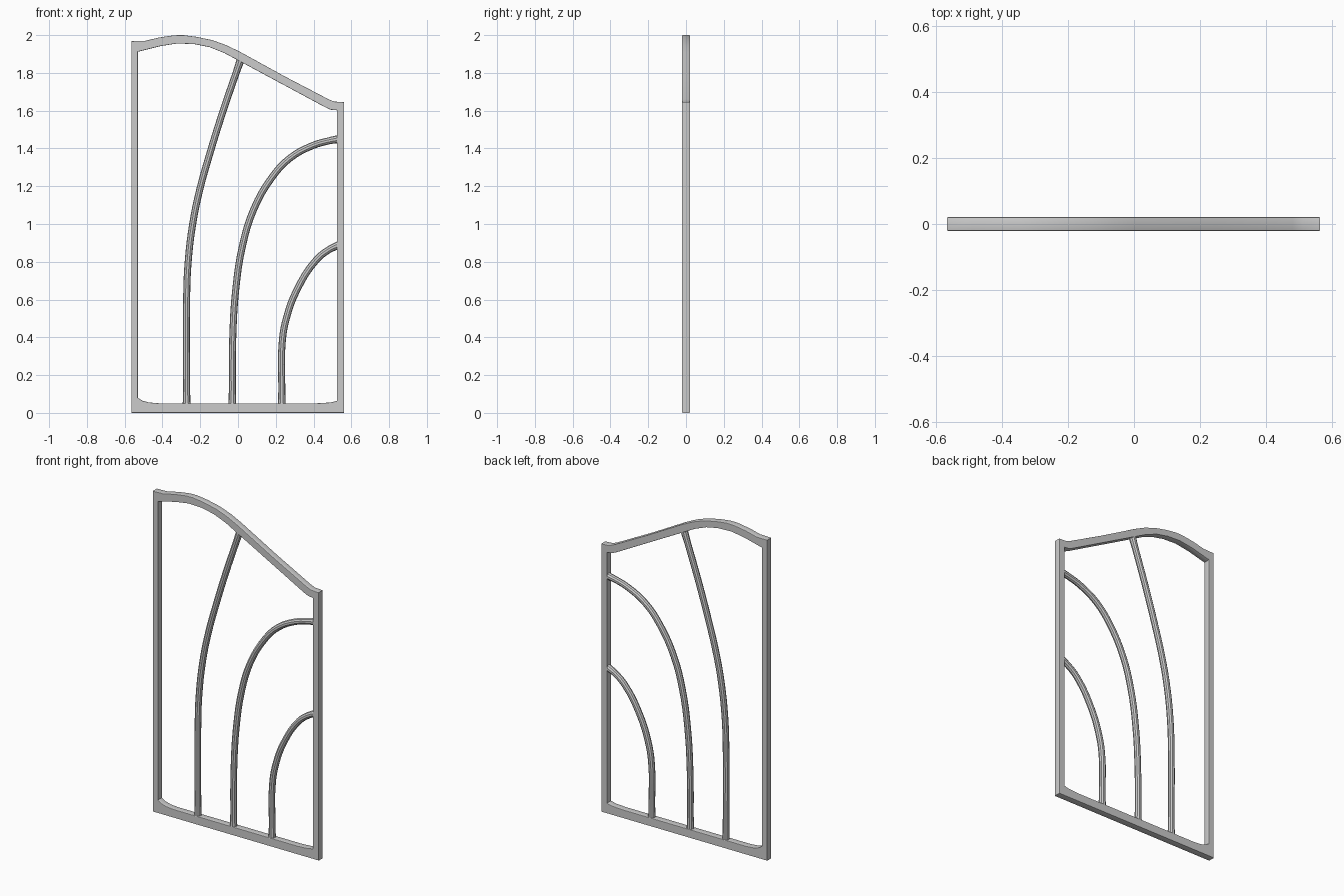
import bpy

if "Cube" in bpy.data.objects:
    bpy.data.objects.remove(bpy.data.objects["Cube"])


def finish(name, curve):
    """Turn a curve into a mesh object with sharp edges kept."""
    obj = bpy.data.objects.new(name, curve)
    bpy.context.collection.objects.link(obj)
    bpy.ops.object.select_all(action='DESELECT')
    obj.select_set(True)
    bpy.context.view_layer.objects.active = obj
    bpy.ops.object.convert(target='MESH')
    bpy.ops.object.shade_smooth_by_angle(angle=0.6)
    return bpy.context.object


def add_loop(curve, points):
    s = curve.splines.new('POLY')
    s.points.add(len(points) - 1)
    for p, (x, z) in zip(s.points, points):
        p.co = (x, z, 0, 1)
    s.use_cyclic_u = True


# Frame: outer and inner outlines, filled, with slightly eased edges
outer = [(-0.565, 0), (0.562, 0), (0.562, 1.645), (0.51, 1.648), (0.48, 1.66),
         (0.25, 1.78), (0.01, 1.912), (-0.06, 1.946), (-0.135, 1.973),
         (-0.22, 1.991), (-0.29, 2.0), (-0.34, 1.999), (-0.42, 1.987),
         (-0.49, 1.97), (-0.565, 1.968)]
inner = [(-0.53, 0.08), (-0.505, 0.064), (-0.47, 0.055), (-0.42, 0.051),
         (0.42, 0.051), (0.49, 0.055), (0.523, 0.063), (0.523, 1.602),
         (0.49, 1.605), (0.46, 1.619), (0.25, 1.732), (0.01, 1.861),
         (-0.07, 1.904), (-0.15, 1.936), (-0.23, 1.952), (-0.32, 1.956),
         (-0.41, 1.942), (-0.49, 1.922), (-0.53, 1.912)]
frame = bpy.data.curves.new("frame", 'CURVE')
frame.dimensions = '2D'
frame.fill_mode = 'BOTH'
frame.extrude = 0.018
frame.bevel_depth = 0.003
frame.bevel_resolution = 1
frame.offset = -0.003
add_loop(frame, outer)
add_loop(frame, inner)
obj = finish("frame", frame)
obj.rotation_euler.x = 1.5707963


# Curved bars: round rods that flare a little where they meet the frame
def bar(name, path):
    c = bpy.data.curves.new(name, 'CURVE')
    c.dimensions = '3D'
    c.bevel_depth = 0.0185
    c.bevel_resolution = 3
    c.resolution_u = 4
    c.use_fill_caps = True
    s = c.splines.new('BEZIER')
    s.bezier_points.add(len(path) - 1)
    for i, (p, (x, z)) in enumerate(zip(s.bezier_points, path)):
        p.co = (x, 0, z)
        p.handle_left_type = p.handle_right_type = 'AUTO'
        p.radius = 1.15 if i in (0, len(path) - 1) else 1.0
    finish(name, c)


bar("tall_bar", [(-0.272, 0.03), (-0.272, 0.12), (-0.272, 0.6), (-0.265, 0.785),
                 (-0.24, 1.0), (-0.203, 1.18), (-0.15, 1.37), (-0.085, 1.58),
                 (-0.01, 1.8), (0.016, 1.875)])
bar("middle_bar", [(-0.03, 0.03), (-0.03, 0.12), (-0.028, 0.39), (-0.012, 0.653),
                   (0.025, 0.89), (0.083, 1.077), (0.18, 1.247), (0.273, 1.347),
                   (0.39, 1.413), (0.48, 1.44), (0.54, 1.451)])
bar("short_bar", [(0.232, 0.03), (0.232, 0.12), (0.235, 0.387), (0.257, 0.504),
                  (0.31, 0.647), (0.415, 0.81), (0.48, 0.863), (0.54, 0.892)])
